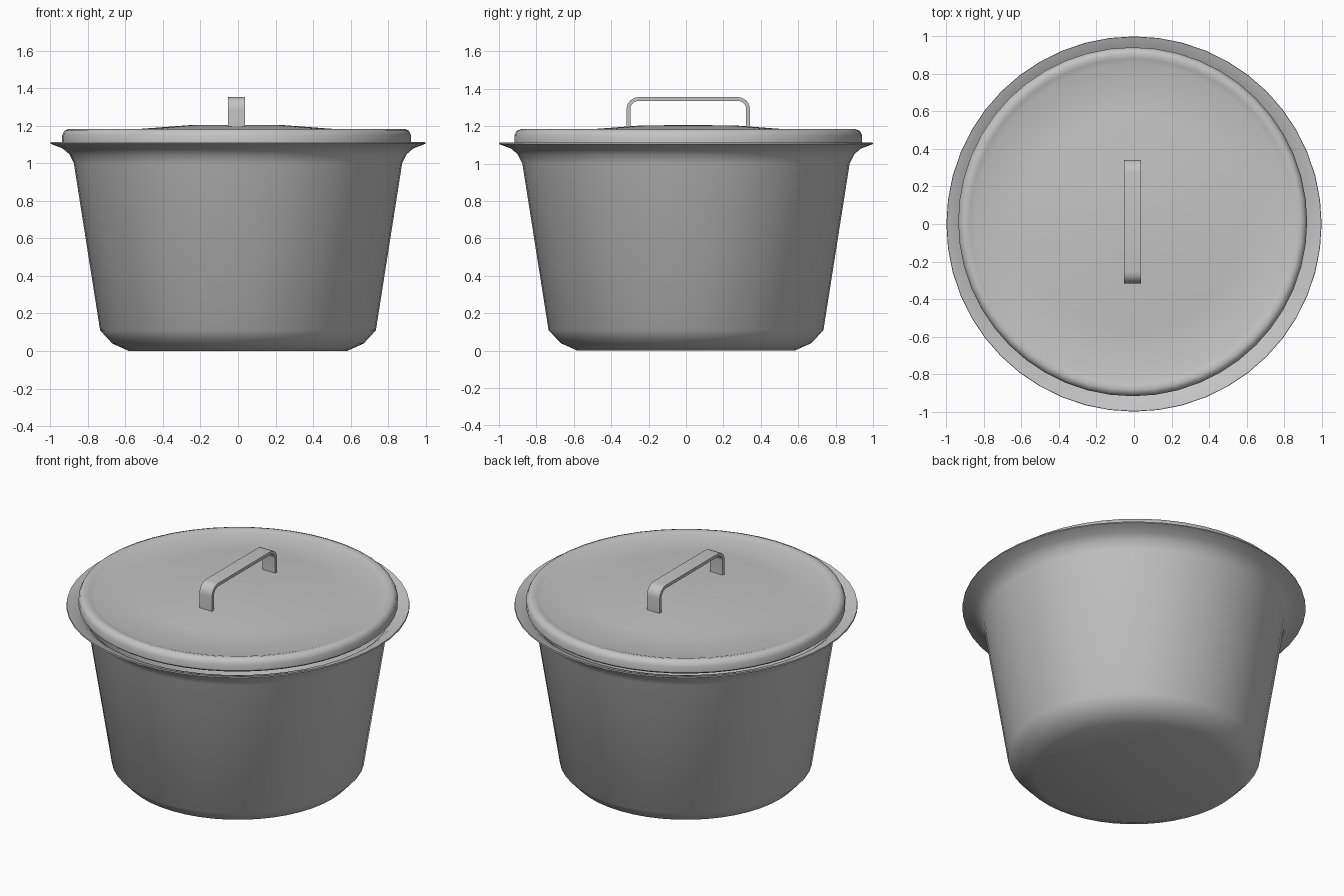
import bpy, bmesh, math

if "Cube" in bpy.data.objects:
    bpy.data.objects.remove(bpy.data.objects["Cube"])

SEGMENTS = 48
metal = bpy.data.materials.new("grey metal")
metal.diffuse_color = (0.55, 0.55, 0.55, 1)
metal.use_nodes = True
metal.node_tree.nodes["Principled BSDF"].inputs["Base Color"].default_value = metal.diffuse_color


def finish(name, bm, angle):
    bmesh.ops.remove_doubles(bm, verts=bm.verts[:], dist=1e-5)
    bmesh.ops.recalc_face_normals(bm, faces=bm.faces[:])
    mesh = bpy.data.meshes.new(name)
    bm.to_mesh(mesh)
    bm.free()
    mesh.materials.append(metal)
    obj = bpy.data.objects.new(name, mesh)
    bpy.context.collection.objects.link(obj)
    bpy.ops.object.select_all(action="DESELECT")
    obj.select_set(True)
    bpy.context.view_layer.objects.active = obj
    bpy.ops.object.shade_smooth_by_angle(angle=math.radians(angle))
    return obj


def lathe(name, profile, angle):
    """Spin an (r, z) profile that starts and ends on the axis."""
    bm = bmesh.new()
    verts = [bm.verts.new((r, 0, z)) for r, z in profile]
    edges = [bm.edges.new(pair) for pair in zip(verts, verts[1:])]
    bmesh.ops.spin(bm, geom=verts + edges, cent=(0, 0, 0), axis=(0, 0, 1),
                   angle=math.tau, steps=SEGMENTS)
    return finish(name, bm, angle)


# Pot: rounded foot, tapered wall, flared rim, thin inner wall
lathe("pot", [
    (0, 0), (0.58, 0), (0.67, 0.04), (0.735, 0.11), (0.875, 1.0),
    (0.90, 1.05), (0.935, 1.08), (1.0, 1.105), (0.998, 1.113),
    (0.93, 1.09), (0.89, 1.057), (0.863, 1.0), (0.723, 0.115),
    (0.66, 0.05), (0.575, 0.012), (0, 0.012)], 40)

# Lid: shallow dome, rolled edge, short skirt, thin underside
lid = lathe("lid", [
    (0, 1.206), (0.25, 1.204), (0.58, 1.179), (0.84, 1.167),
    (0.87, 1.178), (0.895, 1.184), (0.918, 1.175), (0.93, 1.15),
    (0.93, 1.112), (0.915, 1.10), (0.905, 1.112), (0.905, 1.15),
    (0.88, 1.163), (0.84, 1.155), (0.58, 1.167), (0.25, 1.192),
    (0, 1.194)], 50)
lid.location = (-0.007, 0.012, 0)

# Handle: flat strap bent into a round-cornered arch
HALF, TOP, FOOT, THICK, RADIUS, WIDTH = 0.33, 1.355, 1.195, 0.02, 0.065, 0.09


def arch(inset):
    r = RADIUS - inset
    pts = [(HALF - inset, FOOT)]
    for i in range(7):
        a = i * math.pi / 12
        pts.append((HALF - RADIUS + r * math.cos(a),
                    TOP - RADIUS + r * math.sin(a)))
    return pts + [(-y, z) for y, z in reversed(pts)]


bm = bmesh.new()
rings = []
for (yo, zo), (yi, zi) in zip(arch(0), arch(THICK)):
    w = WIDTH / 2
    rings.append([bm.verts.new(p) for p in
                  ((-w, yo, zo), (w, yo, zo), (w, yi, zi), (-w, yi, zi))])
for a, b in zip(rings, rings[1:]):
    for i in range(4):
        j = (i + 1) % 4
        bm.faces.new((a[i], a[j], b[j], b[i]))
bm.faces.new(rings[0])
bm.faces.new(rings[-1])
handle = finish("lid_handle", bm, 40)
handle.location = (-0.007, 0.012, 0)
